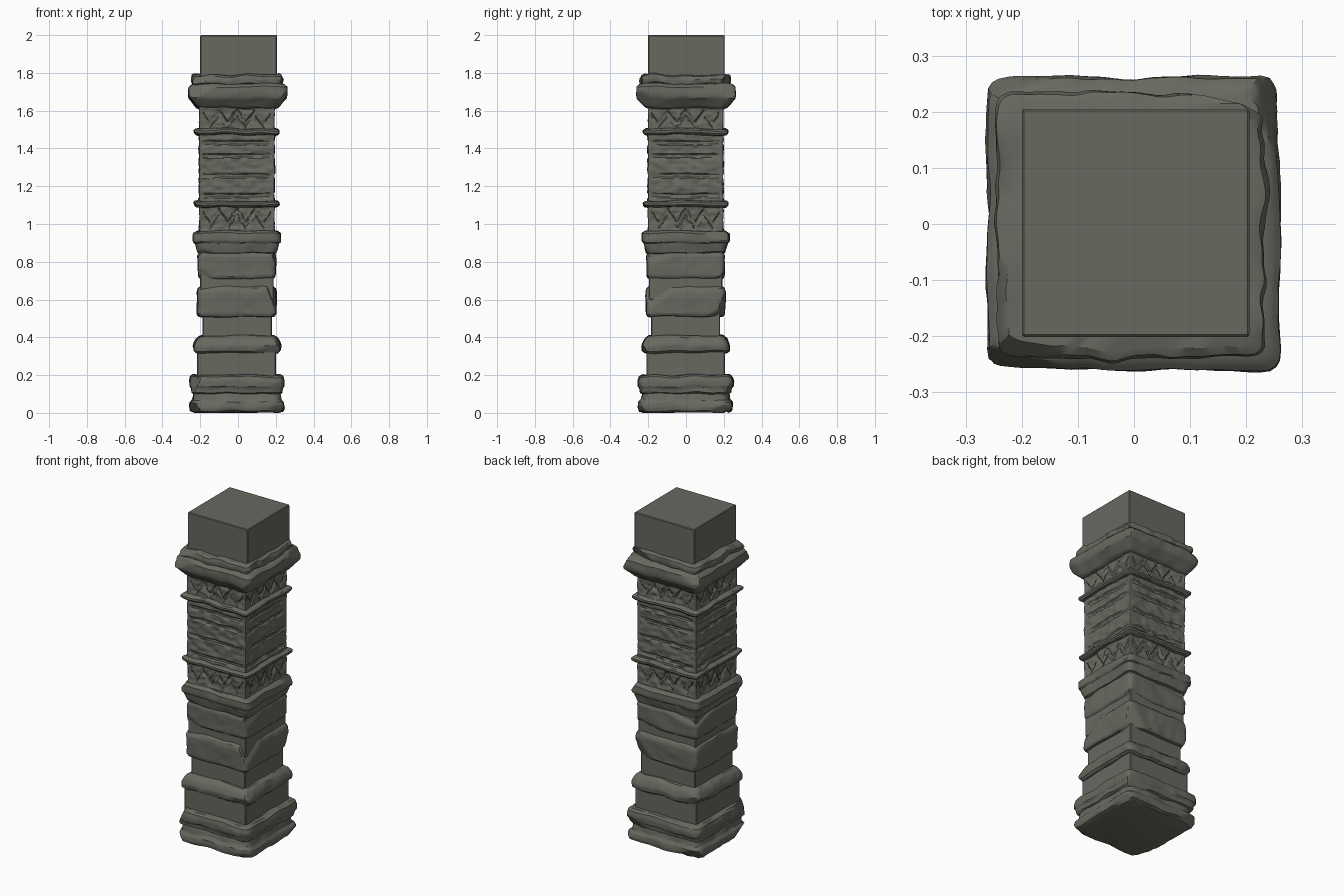
import bpy, bmesh, math, random
from mathutils import Vector, noise

if "Cube" in bpy.data.objects:
    bpy.data.objects.remove(bpy.data.objects["Cube"])

stone = bpy.data.materials.new("grey_stone")
stone.diffuse_color = (0.14, 0.14, 0.118, 1)
stone.use_nodes = True
stone.node_tree.nodes["Principled BSDF"].inputs["Base Color"].default_value = stone.diffuse_color


def section(h, r, n):
    """Rounded square outline, n points per side."""
    pts = []
    for side in range(4):
        a = side * math.pi / 2
        for i in range(n):
            p = Vector((h, -h + 2 * h * i / n))
            q = Vector([max(-h + r, min(h - r, c)) for c in p])
            if (p - q).length > r:
                p = q + (p - q).normalized() * r
            pts.append((p.x * math.cos(a) - p.y * math.sin(a),
                        p.x * math.sin(a) + p.y * math.cos(a)))
    return pts


def chip_planes(profile, count, rng):
    """Slanted planes that knock flat chips off the edges near corners."""
    z0, z1 = profile[0][0], profile[-1][0]
    h = max(p[1] for p in profile)
    planes = []
    for k in range(count):
        a = (k % 4) * math.pi / 2
        out = Vector((math.cos(a), math.sin(a), 0))
        tan = Vector((-out.y, out.x, 0)) * rng.choice((-1, 1))
        top = rng.random() < 0.5
        n = out + tan * rng.uniform(0.08, 0.4)
        n.z = rng.uniform(0.3, 0.9) * (1 if top else -1)
        n.normalize()
        p = out * h + tan * h * rng.uniform(0.4, 0.85)
        p.z = z1 if top else z0
        planes.append((n, n.dot(p) - rng.uniform(0.006, 0.02)))
    return planes


def course(name, profile, r=0.02, wear=0.004, chips=0, cx=-0.006, cy=-0.002,
           n=28, step=0.012, carve=None, seed=1):
    """Loft a square course through (z, half width) points, then weather it."""
    rng = random.Random(seed)
    planes = chip_planes(profile, chips, rng)
    levels = [profile[0]]
    for (za, ha), (zb, hb) in zip(profile, profile[1:]):
        m = max(1, math.ceil((zb - za) / step))
        levels += [(za + (zb - za) * i / m, ha + (hb - ha) * i / m) for i in range(1, m + 1)]
    bm = bmesh.new()
    rings = []
    for z, h in levels:
        ring = []
        for k, (x, y) in enumerate(section(h, r, n)):
            p = Vector((x, y, z))
            s = p * 9 + Vector((seed * 7.3, 0, 0))
            d = wear * noise.noise(s) + wear * 0.5 * noise.noise(s * 2.7)
            if carve:
                d += carve((k % n) / n, z, p)
            p += Vector((x, y, 0)).normalized() * d
            p.z += wear * 1.2 * noise.noise(s + Vector((3, 5, 50)))
            for nrm, dist in planes:
                over = nrm.dot(p) - dist
                if over > 0:
                    p -= nrm * over
            ring.append(bm.verts.new((p.x + cx, p.y + cy, max(0, p.z))))
        rings.append(ring)
    for a, b in zip(rings, rings[1:]):
        for i in range(len(a)):
            j = (i + 1) % len(a)
            bm.faces.new((a[i], a[j], b[j], b[i]))
    bm.faces.new(rings[0][::-1])
    bm.faces.new(rings[-1])
    me = bpy.data.meshes.new(name)
    bm.to_mesh(me)
    bm.free()
    ob = bpy.data.objects.new(name, me)
    bpy.context.collection.objects.link(ob)
    me.materials.append(stone)
    bpy.ops.object.select_all(action='DESELECT')
    ob.select_set(True)
    bpy.context.view_layer.objects.active = ob
    bpy.ops.object.shade_smooth_by_angle(angle=math.radians(32))
    return ob


def block(name, z0, z1, h, cx=-0.004, cy=-0.002, b=0.004):
    """Plain squared block with a fine edge bevel."""
    bpy.ops.mesh.primitive_cube_add(size=1, location=(cx, cy, (z0 + z1) / 2))
    ob = bpy.context.object
    ob.name = name
    ob.scale = (2 * h, 2 * h, z1 - z0)
    bpy.ops.object.transform_apply(location=False, rotation=False)
    mod = ob.modifiers.new("bevel", 'BEVEL')
    mod.width, mod.segments = b, 1
    ob.data.materials.append(stone)


def carving(u, z, p):
    """Shallow relief: zigzag friezes at both ends, banded panel between."""
    grain = 0.008 * noise.noise(Vector((p.x * 22, p.y * 22, p.z * 40)))
    if u < 0.04 or u > 0.96:
        return grain * 0.4
    for lo, hi in ((0.97, 1.09), (1.505, 1.61)):
        if lo < z < hi:
            v = (z - lo) / (hi - lo)
            zig = abs((u * 4) % 1 - 0.5) * 2
            line = abs(v - 0.2 - 0.6 * zig)
            return grain - 0.007 * (line < 0.16) - 0.003
    d = grain
    for g in (1.15, 1.255, 1.36, 1.43):
        if abs(z - g) < 0.008:
            d -= 0.007
    return d


# Plain squared cores
block("lower_block", 0.18, 0.34, 0.208, cx=-0.008)
block("neck_block", 0.38, 0.53, 0.183, cx=-0.004)
block("joint_block", 0.6, 0.88, 0.194, cx=-0.006)
block("top_block", 1.76, 2.0, 0.203, cx=0.003, cy=0.002)

# Base mouldings
course("base_foot", [(0.004, 0.225), (0.012, 0.246), (0.03, 0.251), (0.055, 0.247),
                     (0.07, 0.234), (0.1, 0.228), (0.115, 0.225)],
       r=0.045, wear=0.008, chips=6, seed=2)
course("base_moulding", [(0.1, 0.225), (0.108, 0.239), (0.13, 0.242), (0.14, 0.25),
                         (0.165, 0.252), (0.19, 0.246), (0.2, 0.232)],
       r=0.035, wear=0.007, chips=4, seed=3)
course("lower_ring", [(0.318, 0.215), (0.328, 0.228), (0.355, 0.231), (0.372, 0.226),
                      (0.395, 0.215), (0.41, 0.195)],
       r=0.03, wear=0.008, chips=6, seed=4)

# Worn cushion blocks
course("lower_cushion", [(0.508, 0.18), (0.512, 0.2), (0.525, 0.208), (0.64, 0.21),
                         (0.66, 0.204), (0.672, 0.19)],
       r=0.025, wear=0.006, chips=7, seed=5)
course("upper_cushion", [(0.706, 0.185), (0.714, 0.198), (0.725, 0.204), (0.83, 0.207),
                         (0.845, 0.2)],
       r=0.025, wear=0.006, chips=6, seed=6)
course("middle_ring", [(0.842, 0.19), (0.848, 0.208), (0.87, 0.214), (0.898, 0.221),
                       (0.904, 0.228), (0.915, 0.231), (0.95, 0.229), (0.962, 0.21)],
       r=0.035, wear=0.007, chips=5, seed=7)

# Carved shaft and its two thin bands
course("carved_shaft", [(0.94, 0.199), (1.64, 0.199)], r=0.005, wear=0.003,
       n=70, step=0.007, carve=carving, seed=8)
for i, z in enumerate((1.105, 1.487)):
    course(("lower_band", "upper_band")[i],
           [(z - 0.017, 0.195), (z - 0.014, 0.215), (z - 0.005, 0.224),
            (z + 0.007, 0.224), (z + 0.014, 0.216), (z + 0.018, 0.195)],
           r=0.012, wear=0.007, n=36, seed=9 + i)

# Capital
course("capital", [(1.612, 0.198), (1.618, 0.216), (1.632, 0.228), (1.668, 0.257),
                   (1.69, 0.261), (1.725, 0.259), (1.738, 0.245), (1.745, 0.225)],
       r=0.03, wear=0.007, chips=5, cx=-0.001, cy=0, seed=12)
course("capital_cap", [(1.735, 0.222), (1.744, 0.234), (1.765, 0.239), (1.783, 0.234),
                       (1.79, 0.218)],
       r=0.025, wear=0.013, chips=5, cx=-0.006, cy=-0.002, n=40, seed=13)
